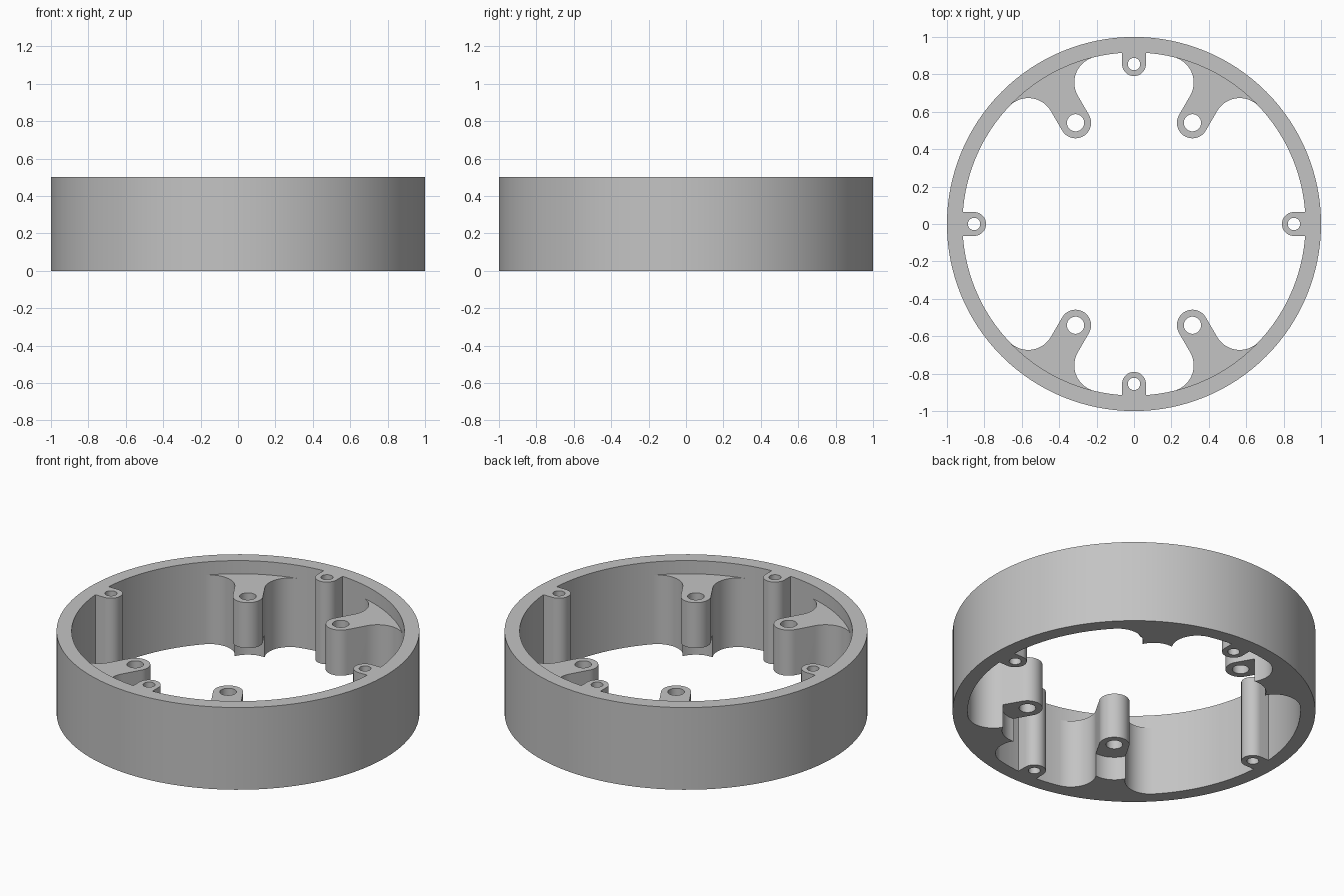
import bpy, bmesh
from math import sin, cos, pi, radians, atan2, sqrt

if "Cube" in bpy.data.objects:
    bpy.data.objects.remove(bpy.data.objects["Cube"])

HEIGHT, OUTER, INNER = 0.5, 1.0, 0.917
TAB_R, TAB_AT, TAB_HOLE = 0.064, 0.855, 0.033
BOSS_R, BOSS_AT, BOSS_HOLE = 0.083, 0.625, 0.046
BRACKET_TOP, RELIEF_TOP, RELIEF_R = 0.42, 0.143, 0.14
FILLET = 0.14

grey = bpy.data.materials.new("plain grey")
grey.use_nodes = True
grey.diffuse_color = (0.55, 0.55, 0.55, 1)
grey.node_tree.nodes["Principled BSDF"].inputs["Base Color"].default_value = (0.55, 0.55, 0.55, 1)


def arc(u, v, r, start, end, n):
    """Points on an arc from start to end, in radians."""
    return [(u + r * cos(start + (end - start) * i / n),
             v + r * sin(start + (end - start) * i / n)) for i in range(n + 1)]


def circle(u, v, r, n=48):
    return arc(u, v, r, 0, 2 * pi, n)[:-1]


def turned(points, angle):
    """Outline drawn along +x, turned about the ring's axis."""
    c, s = cos(angle), sin(angle)
    return [(u * c - v * s, u * s + v * c) for u, v in points]


def prism(name, points, z0, z1):
    """Upright solid with the given outline."""
    bm = bmesh.new()
    face = bm.faces.new([bm.verts.new((x, y, z0)) for x, y in points])
    top = bmesh.ops.extrude_face_region(bm, geom=[face])["geom"]
    for v in top:
        if isinstance(v, bmesh.types.BMVert):
            v.co.z = z1
    bmesh.ops.recalc_face_normals(bm, faces=bm.faces)
    mesh = bpy.data.meshes.new(name)
    bm.to_mesh(mesh)
    bm.free()
    mesh.materials.append(grey)
    obj = bpy.data.objects.new(name, mesh)
    bpy.context.collection.objects.link(obj)
    return obj


def combine(target, tool, operation):
    """Apply one boolean and discard the tool."""
    mod = target.modifiers.new(operation, "BOOLEAN")
    mod.operation, mod.solver, mod.object = operation, "EXACT", tool
    bpy.context.view_layer.objects.active = target
    bpy.ops.object.modifier_apply(modifier=mod.name)
    bpy.data.objects.remove(tool)


# Plain outer ring
ring = prism("mounting_ring", circle(0, 0, OUTER, 128), 0, HEIGHT)
combine(ring, prism("bore", circle(0, 0, INNER, 128), -0.1, HEIGHT + 0.1), "DIFFERENCE")

# Four full-height screw tabs
tab = [(0.96, TAB_R)] + arc(TAB_AT, 0, TAB_R, pi / 2, 3 * pi / 2, 24) + [(0.96, -TAB_R)]
for k in range(4):
    angle = k * pi / 2
    combine(ring, prism("tab", turned(tab, angle), 0, HEIGHT), "UNION")
    hole = turned(circle(TAB_AT, 0, TAB_HOLE, 32), angle)
    combine(ring, prism("tab_hole", hole, -0.1, HEIGHT + 0.1), "DIFFERENCE")

# Bracket outline: round boss, parallel neck, fillets flaring into the ring wall
fv = BOSS_R + FILLET
fu = sqrt((INNER - FILLET) ** 2 - fv ** 2)
flare = atan2(fv, fu)
side = arc(fu, fv, FILLET, -pi / 2, flare, 24)
rim = arc(0, 0, 0.96, flare, -flare, 16)
bracket = (arc(BOSS_AT, 0, BOSS_R, 3 * pi / 2, pi / 2, 32) + side + rim
           + [(u, -v) for u, v in reversed(side)])

# Four lowered brackets, relieved beneath the boss
for degrees in (60, 120, 240, 300):
    angle = radians(degrees)
    part = prism("bracket", turned(bracket, angle), 0, BRACKET_TOP)
    relief = turned(circle(BOSS_AT, 0, RELIEF_R), angle)
    combine(part, prism("relief", relief, -0.1, RELIEF_TOP), "DIFFERENCE")
    hole = turned(circle(BOSS_AT, 0, BOSS_HOLE, 32), angle)
    combine(part, prism("boss_hole", hole, -0.1, HEIGHT), "DIFFERENCE")
    combine(ring, part, "UNION")

# Smooth curved walls, crisp rims
bpy.ops.object.select_all(action="DESELECT")
ring.select_set(True)
bpy.context.view_layer.objects.active = ring
bpy.ops.object.shade_smooth_by_angle(angle=radians(30))
